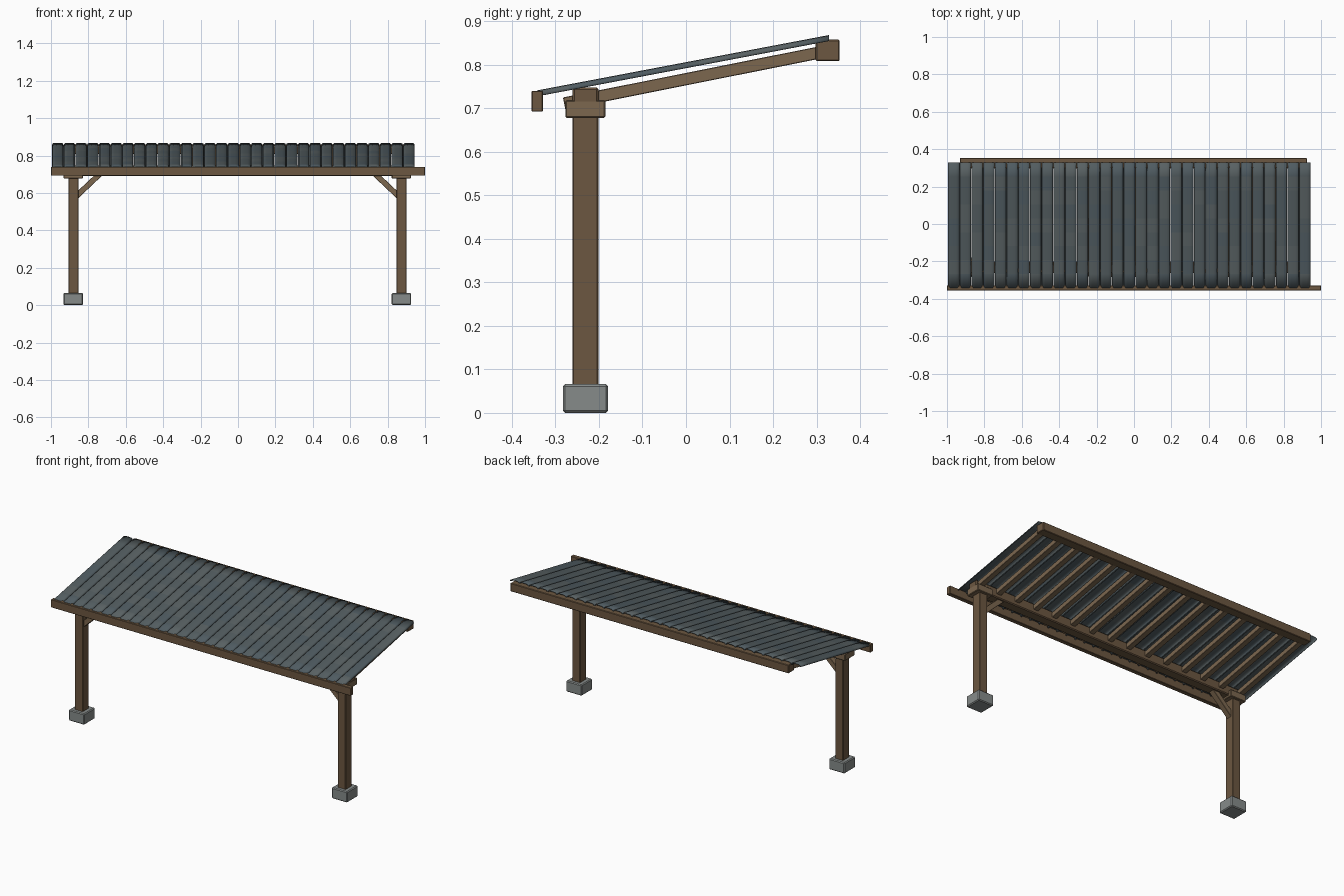
import bpy, bmesh, math, random
from mathutils import Vector

if "Cube" in bpy.data.objects:
    bpy.data.objects.remove(bpy.data.objects["Cube"])

random.seed(4)


def material(name, rgb):
    m = bpy.data.materials.new(name)
    m.diffuse_color = (*rgb, 1)
    m.use_nodes = True
    m.node_tree.nodes["Principled BSDF"].inputs["Base Color"].default_value = m.diffuse_color
    return m


WOOD = material("dark_wood", (0.15, 0.095, 0.052))
LIGHT = material("light_wood", (0.20, 0.135, 0.078))
STONE = material("stone", (0.24, 0.26, 0.255))
TILES = [material(f"slate_{i}", c) for i, c in enumerate(
    [(0.085, 0.108, 0.116), (0.098, 0.119, 0.124), (0.078, 0.105, 0.12)])]


def box(name, lo, hi, mat, bevel=0.003):
    """Axis-aligned box between two corners with softened edges."""
    lo, hi = Vector(lo), Vector(hi)
    bpy.ops.mesh.primitive_cube_add(size=1, location=(lo + hi) / 2)
    ob = bpy.context.object
    ob.name = name
    ob.scale = hi - lo
    bpy.ops.object.transform_apply(location=False, rotation=False, scale=True)
    ob.data.materials.append(mat)
    if bevel:
        b = ob.modifiers.new("bevel", "BEVEL")
        b.width, b.segments = bevel, 1
    return ob


def bar(name, a, b, across, depth, mat, axis):
    """Straight timber from a to b; axis is the direction of 'across'."""
    a, b = Vector(a), Vector(b)
    ob = box(name, (-across / 2, -depth / 2, -(b - a).length / 2),
             (across / 2, depth / 2, (b - a).length / 2), mat, 0.0015)
    z = (b - a).normalized()
    x = Vector(axis)
    y = z.cross(x)
    for v in ob.data.vertices:
        v.co = x * v.co.x + y * v.co.y + z * v.co.z
    ob.location = (a + b) / 2
    return ob


CX, PY = -0.003, -0.231   # frame centre in x, post line in y

# Footings, posts, capitals and diagonal braces
for side, s in (("left", -1), ("right", 1)):
    px = CX + s * 0.877
    box(f"{side}_footing", (px - 0.052, PY - 0.052, 0), (px + 0.052, PY + 0.052, 0.066), STONE, 0.005)
    box(f"{side}_post", (px - 0.027, PY - 0.03, 0.06), (px + 0.027, PY + 0.03, 0.69), WOOD)
    box(f"{side}_capital", (px - 0.052, PY - 0.046, 0.678), (px + 0.052, PY + 0.046, 0.718), LIGHT)
    bar(f"{side}_brace", (px - s * 0.015, PY, 0.582), (px - s * 0.145, PY, 0.705),
        0.034, 0.03, LIGHT, (0, 1, 0))

# Long horizontal timbers
box("front_fascia", (-1, -0.355, 0.692), (1, -0.329, 0.740), WOOD, 0.002)
box("front_beam", (CX - 0.928, PY - 0.03, 0.69), (CX + 0.928, PY + 0.03, 0.748), WOOD, 0.005)
box("back_beam", (CX - 0.928, 0.298, 0.808), (CX + 0.928, 0.353, 0.858), WOOD)

# Sloping rafters
N = 15
for i in range(N):
    x = CX - 0.9 + 1.8 * i / (N - 1)
    bar(f"rafter_{i + 1}", (x, -0.28, 0.711), (x, 0.312, 0.829), 0.032, 0.028, LIGHT, (1, 0, 0))

# Roof: arched tile columns running up the slope, in slightly varied shades
COLS, ROWS, X0, X1 = 31, 9, -0.995, 0.945
PITCH = (X1 - X0) / COLS
ARCH = [(-0.49, -0.013), (-0.46, -0.006), (-0.37, -0.0015), (-0.18, 0),
        (0.18, 0), (0.37, -0.0015), (0.46, -0.006), (0.49, -0.013)]
bm = bmesh.new()
for c in range(COLS):
    cx = X0 + (c + 0.5) * PITCH
    prev = None
    for r in range(ROWS + 1):
        t = r / ROWS
        y, z = -0.342 + 0.67 * t, 0.741 + 0.127 * t
        ring = [bm.verts.new((cx + u * PITCH, y, z + h)) for u, h in ARCH]
        if prev:
            shade = random.choice((0, 0, 1, 2))
            for k in range(len(ring) - 1):
                f = bm.faces.new((prev[k], prev[k + 1], ring[k + 1], ring[k]))
                f.material_index = shade
        prev = ring
me = bpy.data.meshes.new("roof_tiles")
bm.to_mesh(me)
bm.free()
roof = bpy.data.objects.new("roof_tiles", me)
bpy.context.collection.objects.link(roof)
for m in TILES:
    me.materials.append(m)
sol = roof.modifiers.new("thickness", "SOLIDIFY")
sol.thickness, sol.offset = 0.003, -1
bpy.ops.object.select_all(action="DESELECT")
bpy.context.view_layer.objects.active = roof
roof.select_set(True)
bpy.ops.object.shade_smooth_by_angle(angle=math.radians(40))
